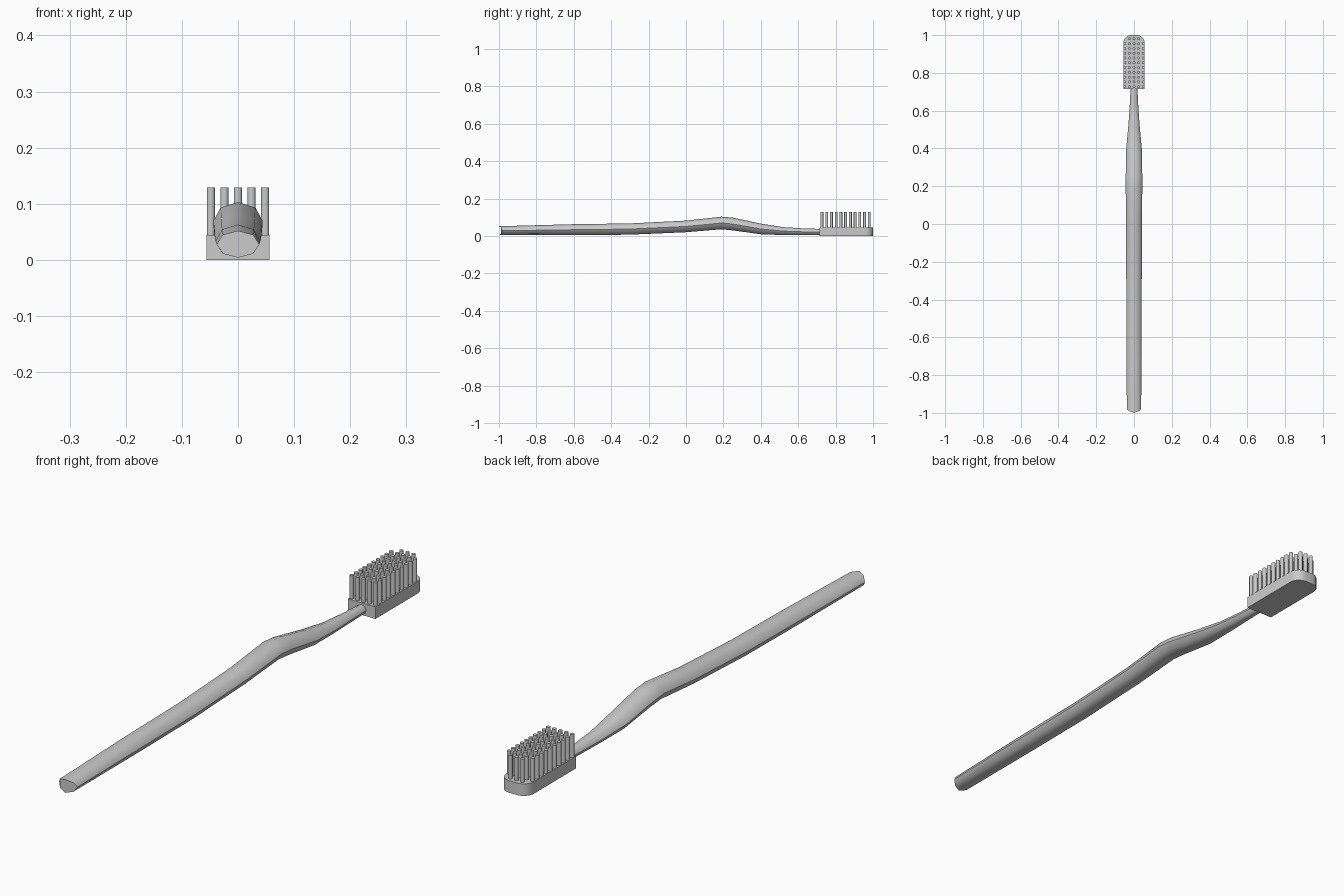
import bpy, bmesh, math

if "Cube" in bpy.data.objects:
    bpy.data.objects.remove(bpy.data.objects["Cube"])


def finish(bm, name, smooth=None):
    bmesh.ops.recalc_face_normals(bm, faces=bm.faces)
    me = bpy.data.meshes.new(name)
    bm.to_mesh(me)
    bm.free()
    ob = bpy.data.objects.new(name, me)
    bpy.context.collection.objects.link(ob)
    if smooth:
        bpy.ops.object.select_all(action='DESELECT')
        ob.select_set(True)
        bpy.context.view_layer.objects.active = ob
        bpy.ops.object.shade_smooth_by_angle(angle=math.radians(smooth))
    return ob


# Handle: eight-sided sections (y, bottom z, top z, half width) lofted lengthwise
sections = [(-0.99, 0.004, 0.052, 0.038), (-0.6, 0.004, 0.063, 0.04),
            (-0.3, 0.007, 0.067, 0.041), (0.0, 0.02, 0.082, 0.042),
            (0.19, 0.036, 0.103, 0.044), (0.25, 0.03, 0.098, 0.044),
            (0.4, 0.009, 0.066, 0.041), (0.52, 0.005, 0.047, 0.03),
            (0.62, 0.004, 0.041, 0.023), (0.74, 0.004, 0.037, 0.017)]
bm = bmesh.new()
rings = []
for y, lo, hi, w in sections:
    ring = []
    for i in range(8):
        a = math.tau * i / 8
        # slightly domed butt end
        bulge = -0.01 * math.cos(a * 2) if y == -0.99 else 0
        z = (lo + hi) / 2 - (hi - lo) / 2 * math.cos(a)
        ring.append(bm.verts.new((w * math.sin(a), y + bulge, z)))
    rings.append(ring)
for r, s in zip(rings, rings[1:]):
    for i in range(8):
        bm.faces.new((r[i], r[(i + 1) % 8], s[(i + 1) % 8], s[i]))
bm.faces.new(rings[0])
bm.faces.new(rings[-1])
finish(bm, "handle", 50)

# Head plate: square at the neck, rounded at the tip
HW, Y0, Y1, R = 0.056, 0.715, 1.0, 0.04
outline = [(-HW, Y0), (HW, Y0)]
for side in (1, -1):
    for k in range(6):
        a = math.pi / 2 * (k if side == 1 else 5 - k) / 5
        outline.append((side * (HW - R + R * math.cos(a)), Y1 - R + R * math.sin(a)))
bm = bmesh.new()
base = bm.faces.new([bm.verts.new((x, y, 0)) for x, y in outline])
ext = bmesh.ops.extrude_face_region(bm, geom=[base])
for v in ext["geom"]:
    if isinstance(v, bmesh.types.BMVert):
        v.co.z = 0.044
finish(bm, "brush_head", 30)

# Bristle tufts: five columns of thin cylinders
bm = bmesh.new()
ROWS = 11
for row in range(ROWS):
    y = 0.727 + row * 0.0253
    for col in range(-2, 3):
        if row == ROWS - 1 and abs(col) == 2:
            continue
        ret = bmesh.ops.create_cone(bm, cap_ends=True, segments=10,
                                    radius1=0.0075, radius2=0.0075, depth=0.092)
        bmesh.ops.translate(bm, verts=ret["verts"], vec=(col * 0.0242, y, 0.083))
finish(bm, "bristles", 40)
